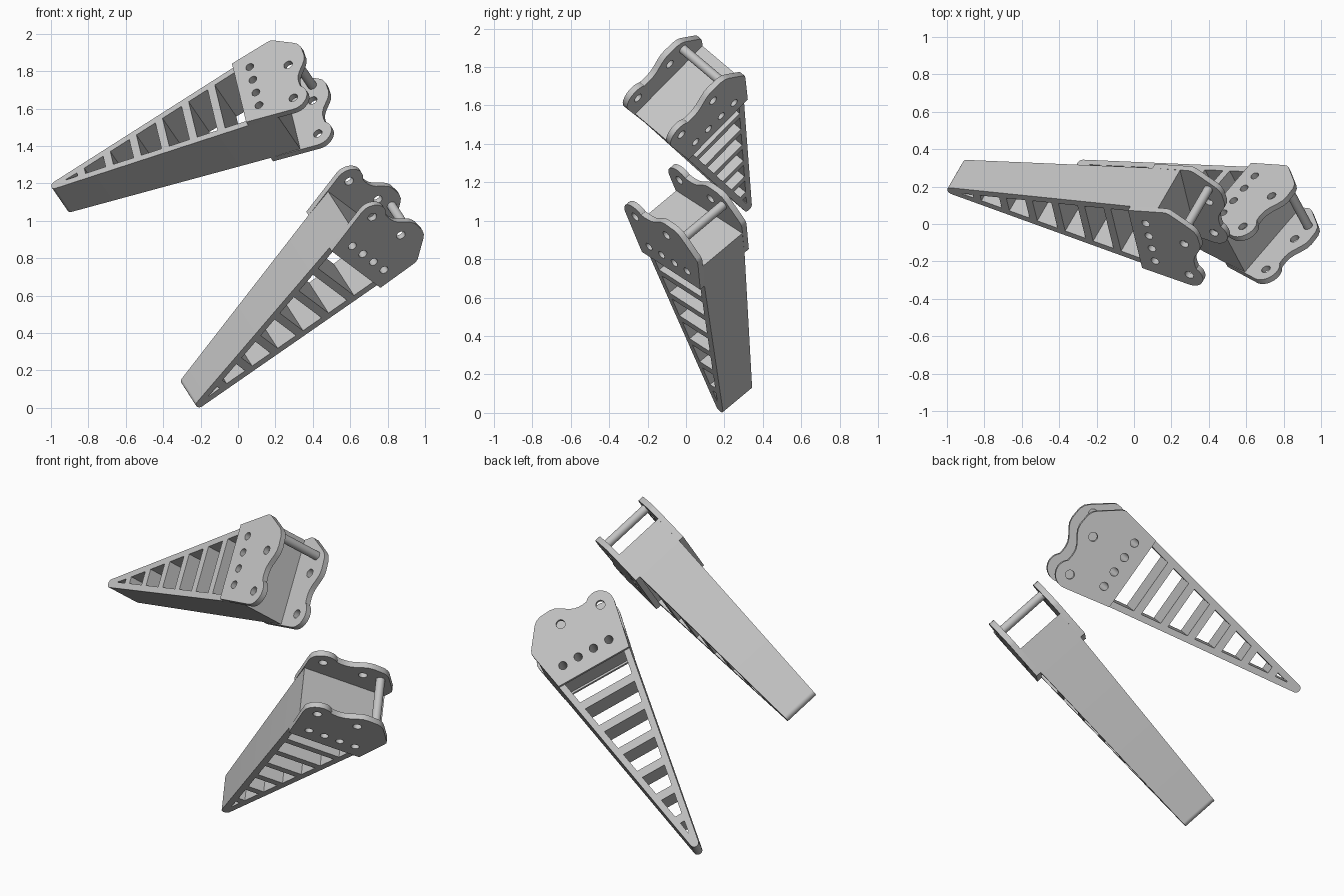
import bpy, bmesh, math
from mathutils import Vector, Matrix

cube = bpy.data.objects.get("Cube")
if cube:
    bpy.data.objects.remove(cube, do_unlink=True)

grey = bpy.data.materials.new("plain_grey")
grey.use_nodes = True
COLOUR = (0.55, 0.55, 0.55, 1)
grey.diffuse_color = COLOUR
grey.node_tree.nodes["Principled BSDF"].inputs["Base Color"].default_value = COLOUR

# Shared arm sizes: length runs along local x, height along y, width along z
TIP_R, SLOPE = 0.025, 0.175
ROOT, PLATE_START = 1.32, 1.15
PLATE_IN, PLATE_OUT = 0.145, 0.178
BORDER, RUNG = 0.037, 0.045
BOLT_HOLES = [(1.241, 0.145 - 0.0967 * i) for i in range(4)]
PIN_HOLES = [(1.45, 0.043), (1.435, -0.2)]
ROD_POS = (1.468, 0.145)


def half_height(l):
    return TIP_R + SLOPE * (l - 0.02)


def half_width(l):
    return 0.106 + 0.0355 * l


def arc(centre, r, a0, a1, n):
    angles = [math.radians(a0 + (a1 - a0) * i / n) for i in range(n + 1)]
    return [(centre[0] + r * math.cos(a), centre[1] + r * math.sin(a)) for a in angles]


def circle(centre, r, n=28):
    return arc(centre, r, 0, 360, n)[:-1]


def extruded(loops, half):
    """Mesh from an outline with holes, extruded both ways along z."""
    curve = bpy.data.curves.new("outline", "CURVE")
    curve.dimensions, curve.fill_mode, curve.extrude = "2D", "BOTH", half
    for loop in loops:
        spline = curve.splines.new("POLY")
        spline.points.add(len(loop) - 1)
        for p, (x, y) in zip(spline.points, loop):
            p.co = (x, y, 0, 1)
        spline.use_cyclic_u = True
    temp = bpy.data.objects.new("outline", curve)
    bpy.context.collection.objects.link(temp)
    dg = bpy.context.evaluated_depsgraph_get()
    mesh = bpy.data.meshes.new_from_object(temp.evaluated_get(dg))
    bpy.data.objects.remove(temp, do_unlink=True)
    bpy.data.curves.remove(curve)
    bm = bmesh.new()
    bm.from_mesh(mesh)
    bmesh.ops.remove_doubles(bm, verts=bm.verts, dist=0.0002)
    bmesh.ops.recalc_face_normals(bm, faces=bm.faces)
    bm.to_mesh(mesh)
    bm.free()
    return mesh


def place(name, mesh, matrix):
    mesh.materials.clear()
    mesh.materials.append(grey)
    ob = bpy.data.objects.new(name, mesh)
    bpy.context.collection.objects.link(ob)
    ob.matrix_world = matrix
    bpy.ops.object.select_all(action="DESELECT")
    ob.select_set(True)
    bpy.context.view_layer.objects.active = ob
    bpy.ops.object.shade_smooth_by_angle(angle=math.radians(30))
    return ob


# Tapered ladder body with a round tip, windows and bolt holes
def body_mesh():
    outline = arc((TIP_R, 0), TIP_R, 100, 260, 12)
    outline += [(ROOT, -half_height(ROOT)), (ROOT, half_height(ROOT))]
    loops = [outline]
    start = 0.088
    rungs = [0.18 + 0.1635 * i for i in range(6)]
    for end in [r - RUNG / 2 for r in rungs] + [PLATE_START + 0.01]:
        a = max(half_height(start) - BORDER, 0.002)
        b = half_height(end) - BORDER
        loops.append([(start, -a), (end, -b), (end, b), (start, a)])
        start = end + RUNG
    loops += [circle(c, 0.023) for c in BOLT_HOLES]
    mesh = extruded(loops, 1.0)
    for v in mesh.vertices:
        v.co.z *= half_width(v.co.x)
    return mesh


# Clevis cheek plate with lobed end
def plate_mesh():
    outline = [(PLATE_START, half_height(PLATE_START)),
               (1.365, 0.262), (1.385, 0.263), (1.402, 0.256),
               (1.51, 0.175), (1.53, 0.155), (1.543, 0.125),
               (1.548, 0.06), (1.543, 0.03), (1.53, 0.005),
               (1.5, -0.04), (1.489, -0.065), (1.485, -0.09), (1.485, -0.115)]
    outline += arc(PIN_HOLES[1], 0.08, 48, -100, 16)
    outline.append((PLATE_START, -half_height(PLATE_START)))
    holes = [circle(c, 0.023) for c in BOLT_HOLES] + [circle(c, 0.025) for c in PIN_HOLES]
    return extruded([outline] + holes, (PLATE_OUT - PLATE_IN) / 2)


def build_arm(label, tip, length_dir, height_dir):
    L = Vector(length_dir).normalized()
    H = Vector(height_dir)
    H = (H - L * H.dot(L)).normalized()
    W = L.cross(H)
    m = Matrix((L, H, W)).transposed().to_4x4()
    m.translation = tip
    place(label + "_ladder_body", body_mesh(), m)
    middle = (PLATE_IN + PLATE_OUT) / 2
    for side, s in (("front", 1), ("back", -1)):
        place(f"{label}_{side}_cheek_plate", plate_mesh(),
              m @ Matrix.Translation((0, 0, s * middle)))
    place(label + "_cross_rod", extruded([circle(ROD_POS, 0.025)], PLATE_OUT - 0.002), m)


build_arm("upper_arm", (-0.955, 0.255, 1.12), (0.897, -0.184, 0.399), (-0.17, 0.69, 0.70))
build_arm("lower_arm", (-0.26, 0.255, 0.069), (0.715, -0.179, 0.674), (0.585, 0.681, -0.44))
